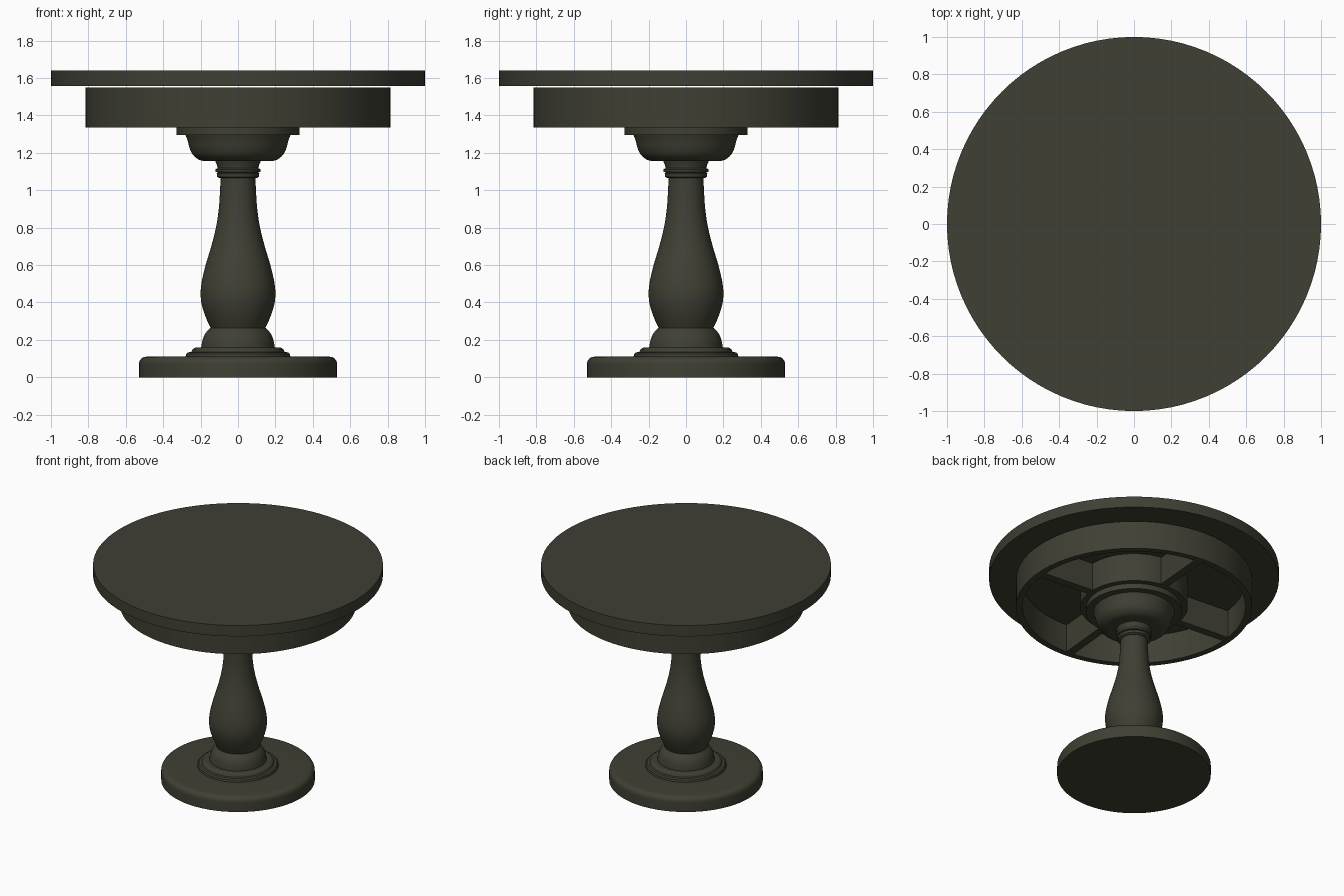
import bpy, bmesh, math
from mathutils import Vector, Matrix

if "Cube" in bpy.data.objects:
    bpy.data.objects.remove(bpy.data.objects["Cube"])

SEGMENTS = 96
paint = bpy.data.materials.new("dark_olive_paint")
paint.diffuse_color = (0.05, 0.05, 0.034, 1)
paint.use_nodes = True
paint.node_tree.nodes["Principled BSDF"].inputs["Base Color"].default_value = paint.diffuse_color


def finish(name, bm, angle=30):
    bmesh.ops.recalc_face_normals(bm, faces=bm.faces)
    mesh = bpy.data.meshes.new(name)
    bm.to_mesh(mesh)
    bm.free()
    ob = bpy.data.objects.new(name, mesh)
    bpy.context.collection.objects.link(ob)
    mesh.materials.append(paint)
    bpy.ops.object.select_all(action='DESELECT')
    ob.select_set(True)
    bpy.context.view_layer.objects.active = ob
    bpy.ops.object.shade_smooth_by_angle(angle=math.radians(angle))
    return ob


def smooth(points, steps=4):
    """Catmull-Rom curve through (radius, height) points."""
    p = [Vector(q) for q in [points[0]] + points + [points[-1]]]
    out = []
    for a, b, c, d in zip(p, p[1:], p[2:], p[3:]):
        for i in range(steps):
            t = i / steps
            out.append(tuple(0.5 * (2 * b + (c - a) * t + (2 * a - 5 * b + 4 * c - d) * t**2
                                    + (3 * b - a - 3 * c + d) * t**3)))
    return out + [points[-1]]


def lathe(name, profile, closed=False):
    """Revolve a profile around z; closed makes a hollow ring."""
    bm = bmesh.new()
    verts = [bm.verts.new((r, 0, z)) for r, z in profile]
    edges = [bm.edges.new(e) for e in zip(verts, verts[1:])]
    if closed:
        edges.append(bm.edges.new((verts[-1], verts[0])))
    bmesh.ops.spin(bm, geom=verts + edges, axis=(0, 0, 1), cent=(0, 0, 0),
                   angle=2 * math.pi, steps=SEGMENTS, use_merge=True)
    bmesh.ops.remove_doubles(bm, verts=bm.verts, dist=1e-5)
    return finish(name, bm)


def disc(name, radius, z0, z1):
    return lathe(name, [(0, z0), (radius, z0), (radius, z1), (0, z1)])


# Table top, skirt ring and hub underneath
disc("table_top", 1.0, 1.557, 1.64)
lathe("skirt_ring", [(0.77, 1.335), (0.815, 1.335), (0.815, 1.55), (0.77, 1.55)], closed=True)
disc("support_hub", 0.37, 1.335, 1.55)
disc("mounting_plate", 0.33, 1.295, 1.335)

# Four braces between hub and skirt, turned slightly
for i in range(4):
    bm = bmesh.new()
    bmesh.ops.create_cube(bm, size=1, matrix=Matrix.Rotation(math.radians(90 * i - 5), 4, 'Z')
                          @ Matrix.Translation((0.57, 0, 1.4425))
                          @ Matrix.Diagonal((0.42, 0.06, 0.213, 1)))
    finish(f"brace_{i + 1}", bm)

# Round foot with softened upper edge
lathe("base_foot", [(0, 0), (0.53, 0)]
      + [(0.49 + 0.04 * math.cos(a), 0.07 + 0.04 * math.sin(a))
         for a in (math.pi / 2 * k / 8 for k in range(9))] + [(0, 0.11)])

# Stepped mouldings and collar above the foot
lathe("base_moulding", [(0, 0.11), (0.28, 0.11), (0.277, 0.125), (0.268, 0.133), (0.25, 0.135),
                        (0.243, 0.15), (0.23, 0.158), (0, 0.158)])
lathe("lower_collar", [(0, 0.158)] + smooth([(0.197, 0.158), (0.19, 0.197), (0.175, 0.233),
                                             (0.15, 0.263)]) + [(0, 0.263)])

# Turned baluster column
lathe("column", [(0, 0.255)] + smooth([(0.142, 0.255), (0.172, 0.32), (0.193, 0.385), (0.2, 0.445),
                                       (0.194, 0.51), (0.173, 0.6), (0.143, 0.7), (0.118, 0.8),
                                       (0.104, 0.89), (0.097, 0.98), (0.093, 1.07)]) + [(0, 1.07)])

# Neck rings and bowl-shaped capital
lathe("neck_rings", [(0, 1.065), (0.1, 1.065), (0.112, 1.072), (0.114, 1.09), (0.105, 1.095),
                     (0.119, 1.097), (0.121, 1.112), (0.11, 1.118), (0.112, 1.135),
                     (0.12, 1.15), (0.122, 1.158), (0, 1.158)])
lathe("capital_bowl", [(0, 1.155), (0.17, 1.155)]
      + smooth([(0.18, 1.156), (0.21, 1.164), (0.24, 1.188), (0.257, 1.22), (0.268, 1.26), (0.28, 1.295)])
      + [(0, 1.295)])
